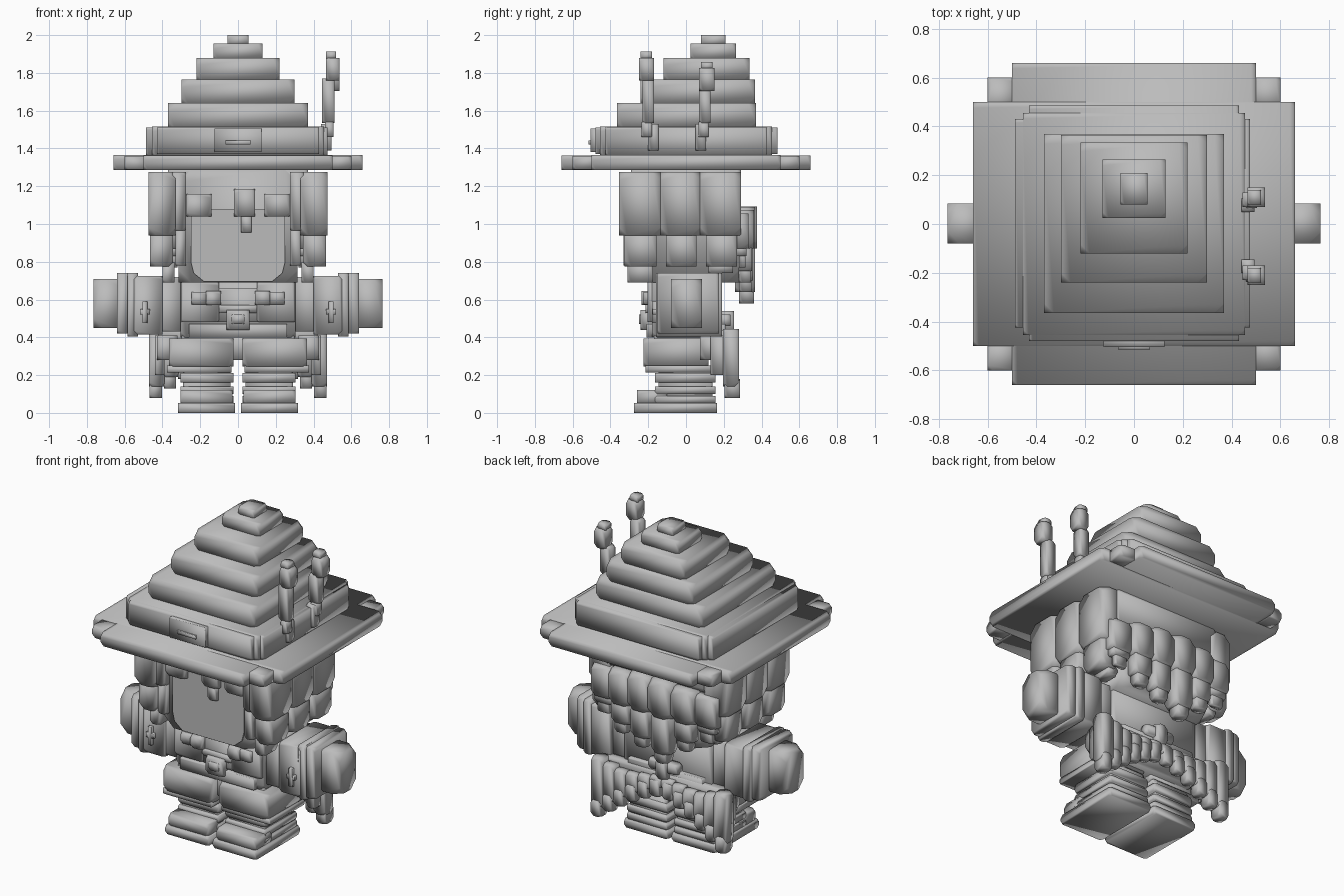
import bpy, bmesh
from mathutils import Vector

cube = bpy.data.objects.get("Cube")
if cube:
    bpy.data.objects.remove(cube, do_unlink=True)

grey = bpy.data.materials.new("stone_grey")
grey.use_nodes = True
COLOUR = (0.5, 0.5, 0.5, 1)
grey.diffuse_color = COLOUR
grey.node_tree.nodes["Principled BSDF"].inputs["Base Color"].default_value = COLOUR


def box(name, x, y, z, cut=0.3, mirror=False):
    """Block with truncated corners between the given x, y and z limits."""
    lo, hi = (Vector(p) for p in zip(x, y, z))
    size, mid = hi - lo, (lo + hi) / 2
    bm = bmesh.new()
    bmesh.ops.create_cube(bm, size=1)
    for v in bm.verts:
        v.co = Vector(a * b for a, b in zip(v.co, size)) + mid
    if cut:
        bmesh.ops.bevel(bm, geom=bm.verts[:], offset=min(size) * cut,
                        segments=1, affect='VERTICES')
    if mirror:
        both = bmesh.ops.duplicate(bm, geom=bm.verts[:] + bm.edges[:] + bm.faces[:])["geom"]
        for v in both:
            if isinstance(v, bmesh.types.BMVert):
                v.co.x *= -1
        bmesh.ops.reverse_faces(bm, faces=[f for f in both if isinstance(f, bmesh.types.BMFace)])
    return finish(name, bm)


def finish(name, bm, smooth=True):
    for f in bm.faces:
        f.smooth = smooth
    mesh = bpy.data.meshes.new(name)
    bm.to_mesh(mesh)
    bm.free()
    mesh.materials.append(grey)
    obj = bpy.data.objects.new(name, mesh)
    bpy.context.collection.objects.link(obj)
    return obj


def pair(name, x, y, z, cut=0.3):
    return box(name, x, y, z, cut, True)


# Hat brim: crossed slabs and corner blocks
box("brim_wide", (-.66, .66), (-.5, .5), (1.285, 1.365))
box("brim_deep", (-.5, .5), (-.66, .66), (1.287, 1.363))
for side, y in (("front", (-.6, -.46)), ("back", (.46, .6))):
    pair("brim_corner_" + side, (.46, .6), y, (1.289, 1.361))

# Hat band with raised strips and badge
box("hat_band", (-.455, .455), (-.455, .455), (1.36, 1.515), 0.15)
box("band_side_strip", (-.487, .475), (-.425, .43), (1.365, 1.512), 0.1)
box("band_front_strip", (-.43, .43), (-.48, .485), (1.37, 1.512), 0.1)
box("hat_badge", (-.125, .125), (-.505, -.46), (1.38, 1.505), 0.1)
box("badge_bar", (-.065, .065), (-.515, -.49), (1.42, 1.442), 0.1)

# Stepped crown leaning to the back
for i, (half, front, back, z0, z1) in enumerate((
        (.37, -.365, .37, 1.5, 1.64), (.3, -.24, .365, 1.63, 1.765),
        (.22, -.12, .335, 1.755, 1.88), (.13, .025, .265, 1.87, 1.955),
        (.055, .08, .21, 1.945, 2.0))):
    box("crown_step_%d" % (i + 1), (-half, half), (front, back), (z0, z1))

# Two feathers on the left of the hat
for name, y, drop in (("front", -.2, 0), ("back", .1, .055)):
    s = 1 if name == "back" else -1
    box("feather_clip_" + name, (.44, .495), (y - .025 - s * .025, y + .03 - s * .025), (1.39, 1.53))
    box("feather_knot_" + name, (.46, .505), (y - .035, y + .02), (1.46, 1.54))
    box("feather_stem_" + name, (.445, .51), (y - .03, y + .03), (1.535, 1.77 - drop))
    box("feather_head_" + name, (.465, .537), (y - .04 + s * .01, y + .04 + s * .01),
        (1.76 - drop, 1.88 - drop))
    box("feather_tip_" + name, (.465, .52), (y - .03 + s * .01, y + .03 + s * .01),
        (1.87 - drop, 1.912 - drop))

# Head and flat face plate
box("head", (-.315, .315), (-.29, .28), (.69, 1.29), 0.12)
box("scalp", (-.37, .37), (-.29, .29), (1.07, 1.29), 0.1)
bm = bmesh.new()
outline = ((-.18, .695), (.18, .695), (.235, .74), (.25, .8), (.25, 1.08),
           (-.25, 1.08), (-.25, .8), (-.235, .74))
face = bm.faces.new([bm.verts.new((x, -.298, z)) for x, z in outline])
rim = bmesh.ops.extrude_face_region(bm, geom=[face])["geom"]
for v in rim:
    if isinstance(v, bmesh.types.BMVert):
        v.co.y += .02
bmesh.ops.recalc_face_normals(bm, faces=bm.faces[:])
finish("face_plate", bm, False)

# Fringe and side locks
pair("fringe_lock", (.14, .272), (-.335, -.26), (1.04, 1.16))
box("fringe_middle", (-.02, .09), (-.335, -.26), (1.04, 1.185))
box("fringe_tip", (.015, .072), (-.325, -.27), (.955, 1.05))
pair("temple_lock", (.275, .35), (-.345, -.24), (.965, 1.275))
pair("temple_tip", (.275, .33), (-.33, -.24), (.78, .98))

# Side hair: three thick locks per side, tips below
for i, (y0, y1, low) in enumerate(((-.355, -.135, .69), (-.135, .075, .78), (.075, .29, .74))):
    pair("side_lock_%d" % i, (.33, .475), (y0, y1), (.94, 1.275))
    pair("side_tip_%d" % i, (.345, .465), (y0 + .03, y1 - .02), (.775, .96))
    if low < .775:
        pair("side_end_%d" % i, (.335, .4), (y0 + .045, y1 - .04), (low, .8))

# Back hair in staggered layers, longest at the middle
for i, (x, deep, low) in enumerate(((-.36, .33, .77), (-.22, .36, .69), (-.07, .375, .58),
                                    (.08, .365, .64), (.22, .36, .69), (.36, .33, .77))):
    box("back_lock_%d" % i, (x - .075, x + .075), (.23, deep), (.87, 1.1 - abs(x) * .12))
    box("back_tip_%d" % i, (x - .06, x + .06), (.26, deep - .01), (low + .06, .89))
    box("back_end_%d" % i, (x - .04, x + .04), (.28, deep - .015), (low, low + .1))

# Torso, collar, belt and clasp
box("torso", (-.305, .305), (-.18, .18), (.4, .72), 0.1)
pair("lapel", (.1, .3), (-.205, -.15), (.48, .69))
box("shirt_front", (-.12, .12), (-.2, -.15), (.48, .66))
pair("collar_flap", (.09, .17), (-.235, -.17), (.57, .645))
pair("collar_end", (.16, .245), (-.225, -.17), (.575, .64))
box("belt", (-.26, .26), (-.21, .21), (.4, .47), 0.1)
box("clasp_top", (-.1, .1), (-.215, -.17), (.53, .57))
box("clasp", (-.06, .06), (-.24, -.17), (.44, .545))
box("clasp_stone", (-.035, .035), (-.25, -.2), (.47, .52))
box("back_bow", (-.1, .1), (.18, .235), (.46, .52))
box("back_knot", (-.035, .035), (.18, .255), (.42, .54))

# Arms, sleeve bands and hands
pair("upper_arm", (.28, .43), (-.15, .16), (.43, .72), 0.12)
pair("sleeve", (.4, .55), (-.16, .185), (.415, .725), 0.12)
pair("sleeve_band", (.53, .585), (-.16, .19), (.405, .74))
pair("cuff", (.57, .64), (-.15, .175), (.42, .74))
pair("hand", (.6, .765), (-.08, .085), (.45, .71))
pair("sleeve_cross_upright", (.48, .505), (-.18, -.14), (.475, .59), 0.1)
pair("sleeve_cross_bar", (.465, .52), (-.178, -.14), (.52, .55), 0.1)

# Trousers and boots
box("hips", (-.3, .3), (-.17, .17), (.28, .42), 0.15)
pair("trouser_leg", (.025, .365), (-.225, .12), (.245, .395), 0.2)
pair("trouser_hem", (.035, .375), (-.215, .13), (.215, .25), 0.2)
pair("hip_pouch", (.32, .43), (.075, .185), (.28, .41))
pair("boot_shaft", (.04, .29), (-.145, .14), (.04, .24), 0.1)
for i, (z0, z1) in enumerate(((.05, .09), (.1, .14), (.16, .21))):
    pair("boot_band_%d" % i, (.025, .305), (-.165, .155), (z0, z1))
pair("boot_toe", (.03, .305), (-.26, -.1), (.045, .12))
pair("boot_sole", (.015, .317), (-.275, .165), (0, .052))

# Coat tails: strips growing longer towards the outside
box("coat_tail_top", (-.42, .42), (.14, .215), (.36, .44))
for i, (x, low, high) in enumerate(((.04, .3, .42), (.12, .27, .41), (.2, .23, .4),
                                    (.28, .18, .4), (.355, .13, .42), (.43, .08, .445))):
    pair("coat_strip_%d" % i, (x - .04, x + .04), (.195, .25 + i * .006), (low + .06, high))
    pair("coat_strip_end_%d" % i, (x - .028, x + .038), (.205, .255 + i * .006), (low, low + .1))
pair("coat_side", (.39, .44), (.13, .22), (.2, .41))
